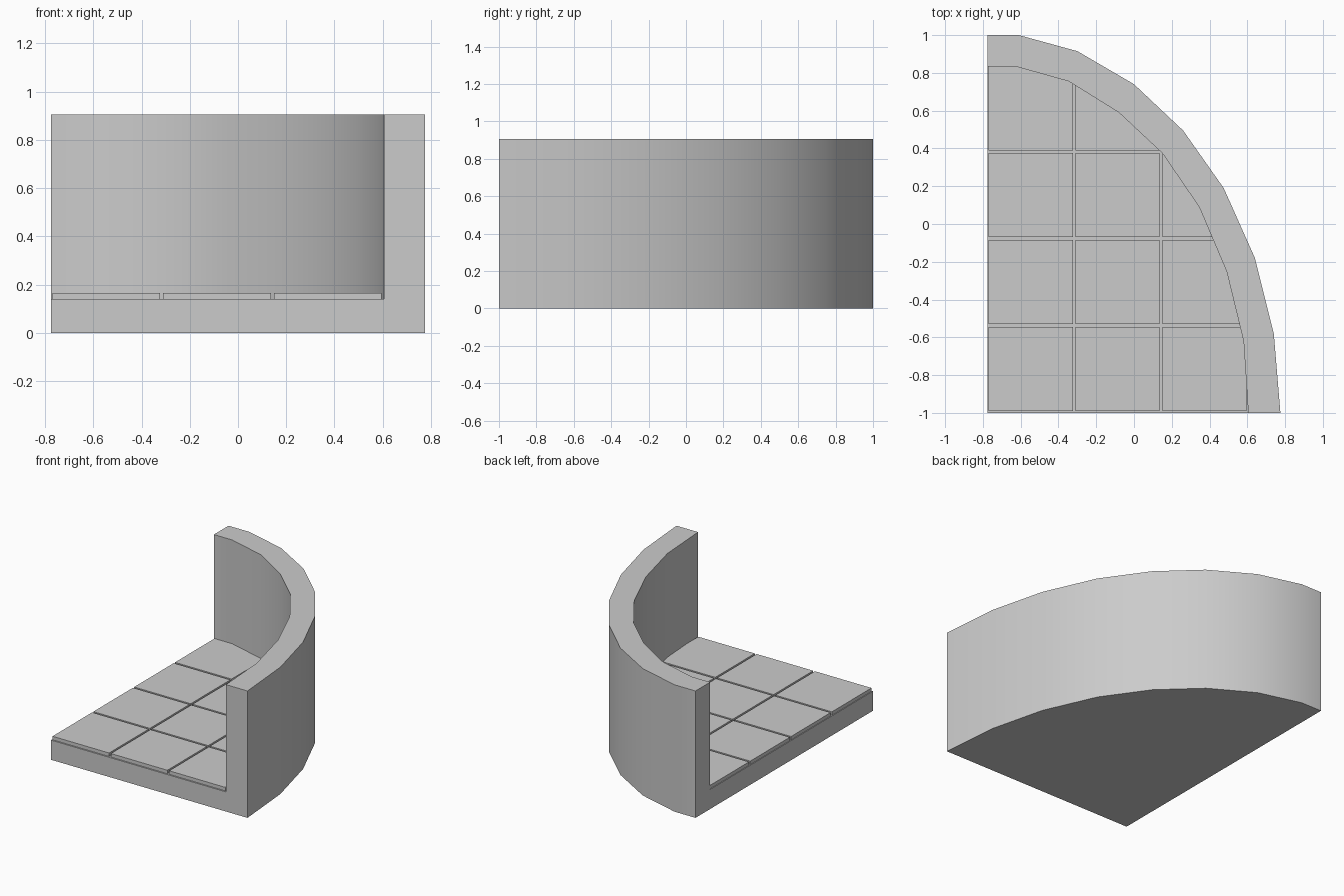
import bpy
import bmesh
from mathutils import Vector

if "Cube" in bpy.data.objects:
    bpy.data.objects.remove(bpy.data.objects["Cube"], do_unlink=True)

stone = bpy.data.materials.new("grey_stone")
stone.use_nodes = True
stone.diffuse_color = (0.6, 0.6, 0.6, 1)
stone.node_tree.nodes["Principled BSDF"].inputs["Base Color"].default_value = (0.6, 0.6, 0.6, 1)

# Wall outlines in plan, from the back left end round to the front right end
OUTER = [(-0.775, 1), (-0.61, 1), (-0.30, 0.915), (0, 0.74), (0.26, 0.495),
         (0.475, 0.19), (0.64, -0.18), (0.74, -0.58), (0.775, -1)]
INNER = [(-0.775, 0.835), (-0.63, 0.835), (-0.345, 0.755), (-0.08, 0.59), (0.15, 0.375),
         (0.345, 0.09), (0.49, -0.25), (0.58, -0.62), (0.605, -1)]
FLOOR_Z, TILE_Z, WALL_Z = 0.14, 0.165, 0.905
PITCH, GAP = 0.46, 0.014


def finish(bm, name, smooth=False):
    bmesh.ops.recalc_face_normals(bm, faces=bm.faces)
    mesh = bpy.data.meshes.new(name)
    bm.to_mesh(mesh)
    bm.free()
    mesh.materials.append(stone)
    obj = bpy.data.objects.new(name, mesh)
    bpy.context.collection.objects.link(obj)
    if smooth:
        bpy.ops.object.select_all(action="DESELECT")
        obj.select_set(True)
        bpy.context.view_layer.objects.active = obj
        bpy.ops.object.shade_smooth_by_angle(angle=0.6)
    return obj


# Curved wall and floor slab in one solid: a ring strip beside a lower floor
bm = bmesh.new()


def column(point, *heights):
    return [bm.verts.new((*point, z)) for z in heights]


outer = [column(p, 0, WALL_Z) for p in OUTER]
inner = [column(p, FLOOR_Z, WALL_Z) for p in INNER]
corner = column((-0.775, -1), 0, FLOOR_Z)
for i in range(len(OUTER) - 1):
    a, b, c, d = outer[i], outer[i + 1], inner[i], inner[i + 1]
    bm.faces.new((a[0], b[0], b[1], a[1]))
    bm.faces.new((c[0], d[0], d[1], c[1]))
    bm.faces.new((a[1], b[1], d[1], c[1]))
bm.faces.new([v[0] for v in outer] + [corner[0]])
bm.faces.new([v[0] for v in inner] + [corner[1]])
for o, n in ((outer[0], inner[0]), (outer[-1], inner[-1])):
    bm.faces.new((corner[0], o[0], o[1], n[1], n[0], corner[1]))
finish(bm, "curved_wall_and_floor", smooth=True)


# Floor tiles, each trimmed to the curve of the wall
def trimmed_tile(col, row):
    x0, y0 = -0.77 + col * PITCH, -0.99 + row * PITCH
    size = PITCH - GAP
    bm = bmesh.new()
    bmesh.ops.create_cube(bm, size=1)
    bmesh.ops.scale(bm, vec=(size, size, TILE_Z - FLOOR_Z), verts=bm.verts)
    bmesh.ops.translate(bm, verts=bm.verts,
                        vec=(x0 + size / 2, y0 + size / 2, (TILE_Z + FLOOR_Z) / 2))
    for p, q in zip(INNER, INNER[1:]):
        out = Vector((p[1] - q[1], q[0] - p[0], 0)).normalized()
        cut = bmesh.ops.bisect_plane(
            bm, geom=bm.verts[:] + bm.edges[:] + bm.faces[:],
            plane_co=Vector((*p, 0)) + out * 0.003, plane_no=out, clear_outer=True)
        rim = [e for e in cut["geom_cut"] if isinstance(e, bmesh.types.BMEdge)]
        if rim:
            bmesh.ops.holes_fill(bm, edges=rim)
    if bm.faces:
        finish(bm, f"floor_tile_{row + 1}_{col + 1}")
    else:
        bm.free()


for row in range(4):
    for col in range(3):
        trimmed_tile(col, row)
